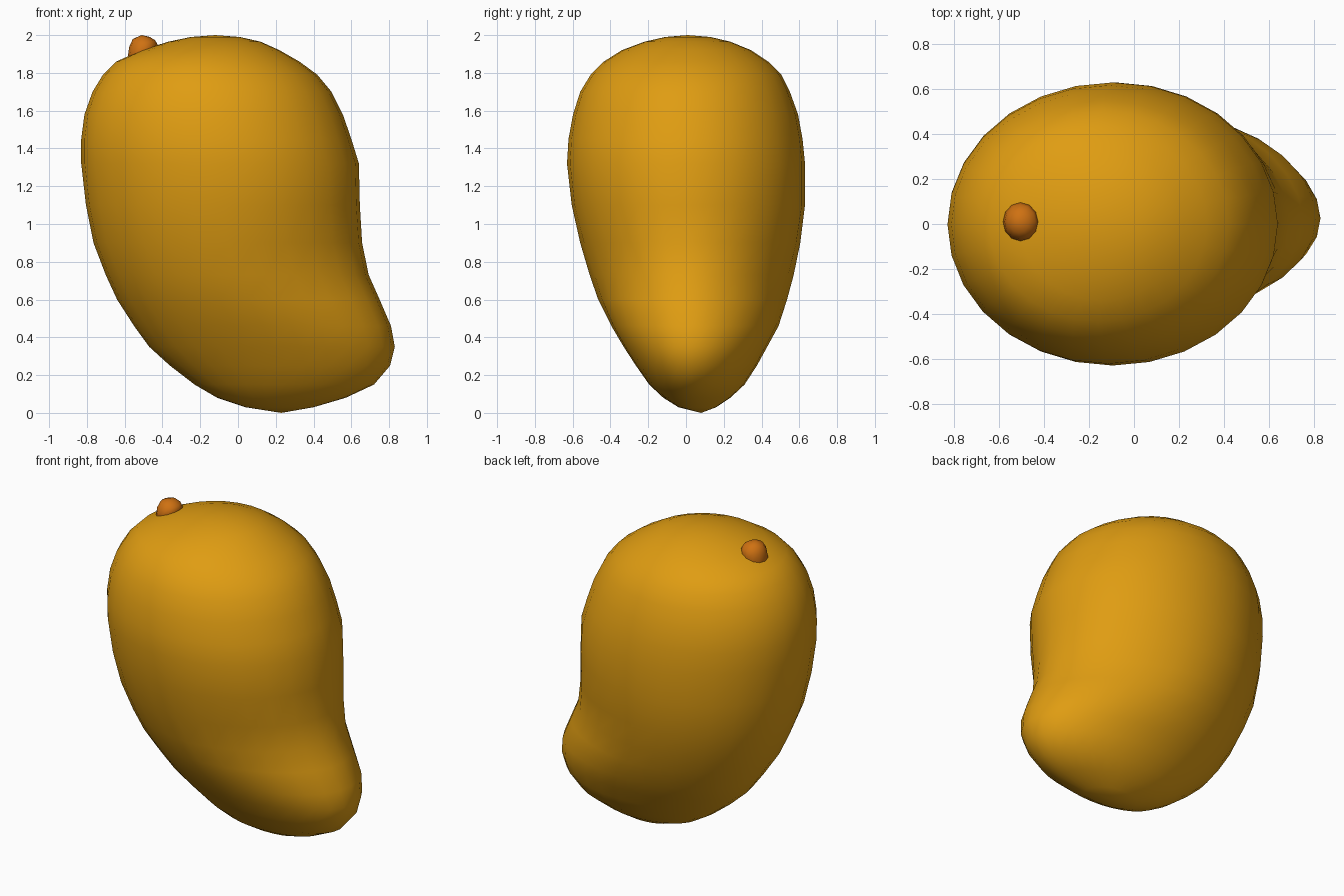
import bpy, bmesh, math
from mathutils import Vector

if "Cube" in bpy.data.objects:
    bpy.data.objects.remove(bpy.data.objects["Cube"])

def material(name, rgb):
    m = bpy.data.materials.new(name)
    m.diffuse_color = (*rgb, 1)
    m.use_nodes = True
    m.node_tree.nodes["Principled BSDF"].inputs["Base Color"].default_value = m.diffuse_color
    return m

def loft(name, rings, bottom, top, mat):
    """Skin a stack of rings, closing both ends on a pole point."""
    bm = bmesh.new()
    rows = [[bm.verts.new(p) for p in ring] for ring in rings]
    n = len(rows[0])
    for a, b in zip(rows, rows[1:]):
        for i in range(n):
            j = (i + 1) % n
            bm.faces.new((a[i], a[j], b[j], b[i]))
    lo, hi = bm.verts.new(bottom), bm.verts.new(top)
    for i in range(n):
        j = (i + 1) % n
        bm.faces.new((lo, rows[0][j], rows[0][i]))
        bm.faces.new((hi, rows[-1][i], rows[-1][j]))
    bmesh.ops.recalc_face_normals(bm, faces=bm.faces)
    for f in bm.faces:
        f.smooth = True
    me = bpy.data.meshes.new(name)
    bm.to_mesh(me)
    bm.free()
    me.materials.append(mat)
    ob = bpy.data.objects.new(name, me)
    bpy.context.collection.objects.link(ob)
    return ob

# Fruit body: z, left x, right x, front y, back y
SECTIONS = [
    (0.03, 0.04, 0.40, -0.04, 0.16),
    (0.08, -0.11, 0.57, -0.12, 0.235),
    (0.15, -0.23, 0.72, -0.195, 0.31),
    (0.25, -0.36, 0.805, -0.265, 0.375),
    (0.35, -0.47, 0.83, -0.33, 0.43),
    (0.46, -0.55, 0.81, -0.395, 0.49),
    (0.60, -0.64, 0.75, -0.465, 0.535),
    (0.73, -0.70, 0.692, -0.51, 0.57),
    (0.90, -0.765, 0.657, -0.56, 0.605),
    (1.10, -0.805, 0.645, -0.605, 0.63),
    (1.32, -0.83, 0.64, -0.63, 0.63),
    (1.45, -0.83, 0.60, -0.622, 0.617),
    (1.58, -0.813, 0.555, -0.598, 0.593),
    (1.70, -0.77, 0.495, -0.56, 0.55),
    (1.79, -0.715, 0.42, -0.505, 0.505),
    (1.86, -0.645, 0.325, -0.435, 0.435),
    (1.92, -0.51, 0.22, -0.34, 0.345),
    (1.965, -0.37, 0.12, -0.22, 0.235),
    (1.99, -0.25, 0.01, -0.11, 0.13),
]
SIDES = 28
rings = []
for z, x0, x1, y0, y1 in SECTIONS:
    # slight pinch beside the beak
    pinch = 0.12 * math.exp(-((z - 0.72) / 0.2) ** 2)
    ring = []
    for i in range(SIDES):
        a = 2 * math.pi * i / SIDES
        c, s = math.cos(a), math.sin(a)
        narrow = 1 - pinch * max(c, 0)
        ring.append(Vector(((x0 + x1) / 2 + (x1 - x0) / 2 * c,
                            (y0 + y1) / 2 * (1 - max(c, 0) ** 2 * 0.5)
                            + (y1 - y0) / 2 * s * narrow, z)))
    rings.append(ring)
loft("fruit_body", rings, (0.23, 0.08, 0.0), (-0.12, 0.01, 2.0),
     material("mango yellow", (0.74, 0.335, 0.006)))

# Stem nub: x, z, radius, slope following the fruit's shoulder
NUB = [(-0.505, 1.87, 0.07, 0.4), (-0.505, 1.92, 0.078, 0.4),
       (-0.507, 1.955, 0.069, 0.25), (-0.512, 1.985, 0.045, 0.12)]
rings = []
for x, z, r, slope in NUB:
    ring = []
    for i in range(12):
        a = 2 * math.pi * i / 12
        dx = r * math.cos(a)
        ring.append(Vector((x + dx, 0.01 + 1.1 * r * math.sin(a), z + slope * dx)))
    rings.append(ring)
loft("stem_nub", rings, (-0.505, 0.01, 1.87), (-0.51, 0.01, 2.0),
     material("stem orange", (0.62, 0.165, 0.006)))
